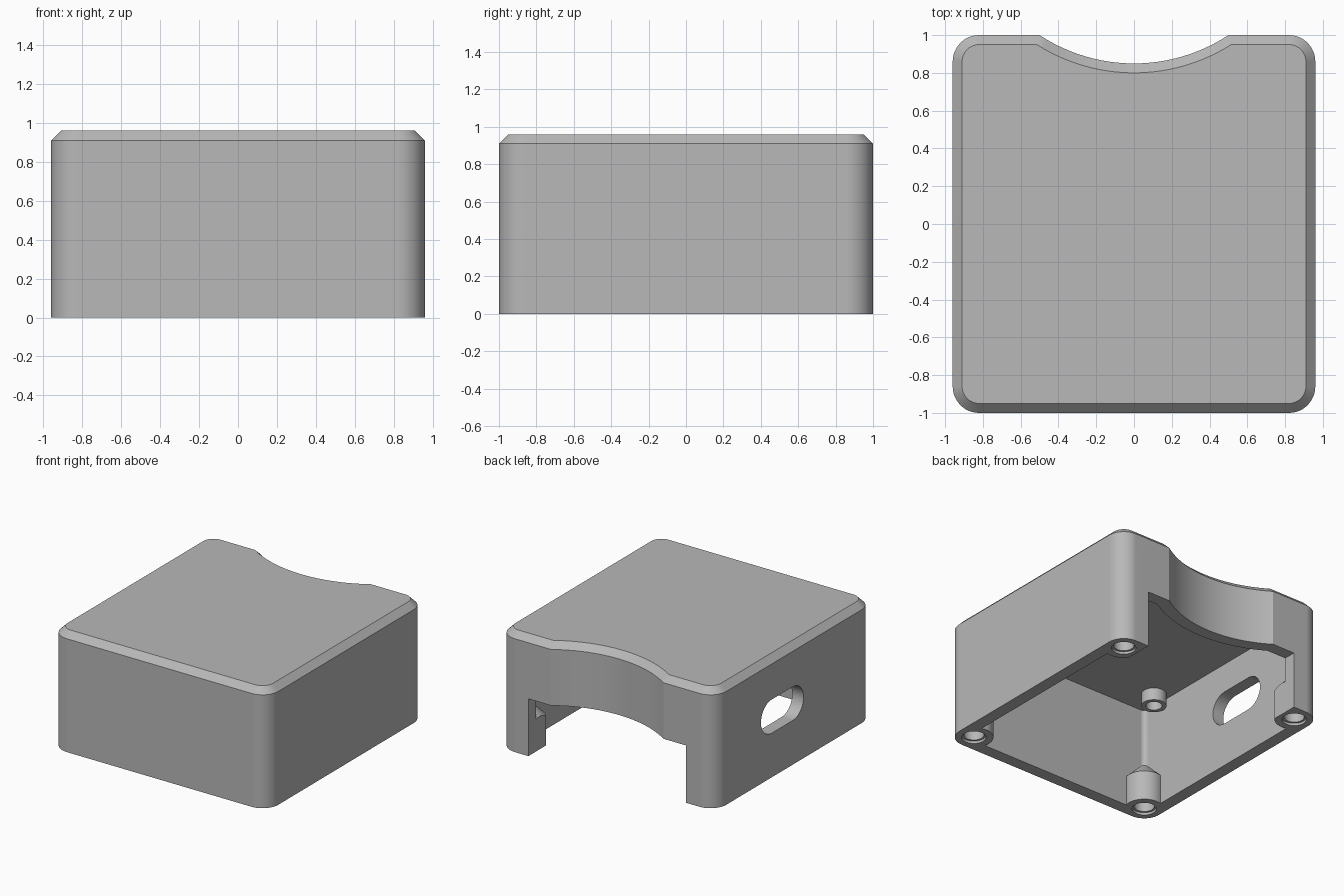
import bpy, bmesh
from math import sin, cos, pi, sqrt, asin

cube = bpy.data.objects.get("Cube")
if cube:
    bpy.data.objects.remove(cube)

HX, HY, HEIGHT = 0.96, 1.0, 0.96      # half width, half depth, height
CORNER, CHAMFER, WALL = 0.14, 0.05, 0.10
SCOOP_R, SCOOP_Y = 0.908, 1.758       # circle that hollows the back wall
BOSS_X, BOSS_Y = HX - CORNER, HY - CORNER

grey = bpy.data.materials.new("plain grey")
grey.use_nodes = True
grey.diffuse_color = (0.48, 0.48, 0.48, 1)
grey.node_tree.nodes["Principled BSDF"].inputs["Base Color"].default_value = (0.48, 0.48, 0.48, 1)


def loft(name, rings):
    """Skin equal-length rings of points and cap both ends."""
    bm = bmesh.new()
    loops = [[bm.verts.new(p) for p in ring] for ring in rings]
    n = len(loops[0])
    for low, high in zip(loops, loops[1:]):
        for i in range(n):
            j = (i + 1) % n
            bm.faces.new((low[i], low[j], high[j], high[i]))
    bm.faces.new(loops[0][::-1])
    bm.faces.new(loops[-1])
    bmesh.ops.recalc_face_normals(bm, faces=bm.faces)
    mesh = bpy.data.meshes.new(name)
    bm.to_mesh(mesh)
    bm.free()
    mesh.materials.append(grey)
    obj = bpy.data.objects.new(name, mesh)
    bpy.context.collection.objects.link(obj)
    return obj


def outline(inset, z, steps=12):
    """Rounded rectangle with a concave scoop in its back edge."""
    pts = []
    r = CORNER - inset

    def corner(cx, cy, start):
        for k in range(steps + 1):
            a = start + pi / 2 * k / steps
            pts.append((cx + r * cos(a), cy + r * sin(a), z))

    corner(-BOSS_X, -BOSS_Y, pi)
    corner(BOSS_X, -BOSS_Y, -pi / 2)
    corner(BOSS_X, BOSS_Y, 0)
    big = SCOOP_R + inset
    drop = SCOOP_Y - (HY - inset)
    half = asin(sqrt(big * big - drop * drop) / big)
    for k in range(25):
        a = half * (1 - k / 12)
        pts.append((big * sin(a), SCOOP_Y - big * cos(a), z))
    corner(-BOSS_X, BOSS_Y, pi / 2)
    return pts


def turned(name, x, y, profile, sides=40):
    """Upright round part from (radius, z) pairs."""
    return loft(name, [[(x + r * cos(2 * pi * k / sides), y + r * sin(2 * pi * k / sides), z)
                        for k in range(sides)] for r, z in profile])


def subtract(target, cutter):
    mod = target.modifiers.new("cut", 'BOOLEAN')
    mod.operation = 'DIFFERENCE'
    mod.solver = 'EXACT'
    mod.object = cutter
    bpy.context.view_layer.objects.active = target
    bpy.ops.object.modifier_apply(modifier=mod.name)
    bpy.data.objects.remove(cutter)


# Outer cover with chamfered top
cover = loft("cover", [outline(0, 0), outline(0, HEIGHT - CHAMFER), outline(CHAMFER, HEIGHT)])

# Cavity, leaving corner bosses and ceiling posts standing
cavity = loft("cavity", [outline(WALL, -0.1), outline(WALL, HEIGHT - WALL)])
quarters = [(sx, sy) for sx in (-1, 1) for sy in (-1, 1)]
for sx, sy in quarters:
    subtract(cavity, turned("boss", sx * BOSS_X, sy * BOSS_Y,
                            [(0.145, -0.2), (0.145, 0.24), (0.03, 0.355)]))
    subtract(cavity, turned("post", sx * 0.745, sy * 0.66, [(0.093, 0.76), (0.093, 1.1)]))
subtract(cover, cavity)

# Stepped screw holes in the bosses and posts
for sx, sy in quarters:
    subtract(cover, turned("boss_hole", sx * BOSS_X, sy * BOSS_Y,
                           [(0.09, -0.1), (0.09, 0.02), (0.075, 0.021), (0.075, 0.22)]))
    subtract(cover, turned("post_hole", sx * 0.745, sy * 0.66, [(0.06, 0.7), (0.06, 0.86)]))

# Wide opening under the back scoop
subtract(cover, loft("back_opening", [[(x, y, z) for x, y in
                                       ((-0.7, 0.7), (0.7, 0.7), (0.7, 1.1), (-0.7, 1.1))]
                                      for z in (-0.1, 0.46)]))

# Rounded slot through the right wall
slot = []
for side in (1, -1):
    for k in range(17):
        a = -pi / 2 + pi * k / 16
        slot.append((0.15 + side * (0.135 + 0.135 * cos(a)), 0.49 + side * 0.135 * sin(a)))
subtract(cover, loft("side_slot", [[(x, y, z) for y, z in slot] for x in (-1.1, -0.8)]))

# Smooth rounds, crisp edges
bpy.ops.object.select_all(action='DESELECT')
cover.select_set(True)
bpy.context.view_layer.objects.active = cover
bpy.ops.object.shade_smooth_by_angle(angle=pi / 6)
cover.modifiers.new("flat faces", 'WEIGHTED_NORMAL').keep_sharp = True
